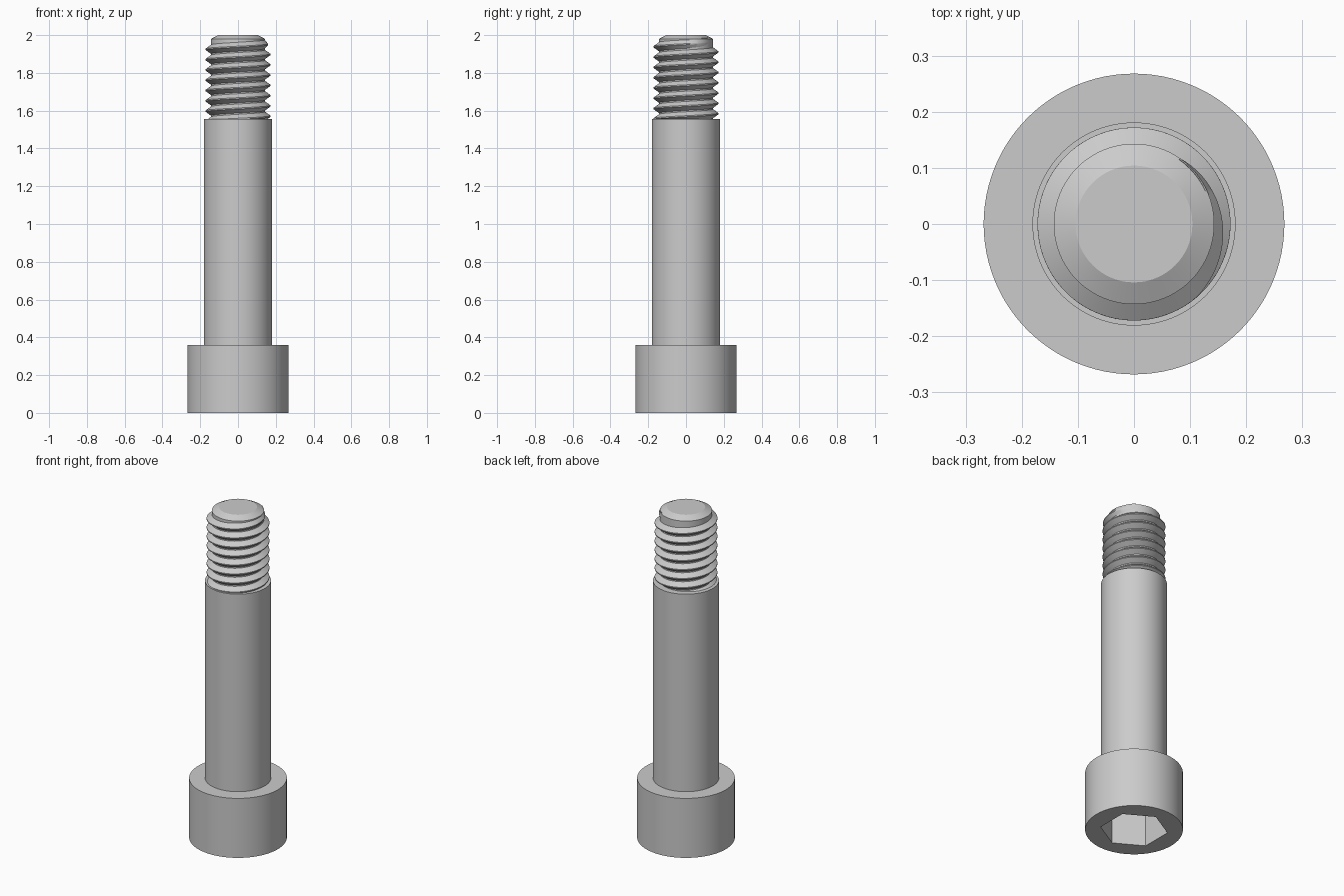
import bpy, bmesh, math

if "Cube" in bpy.data.objects:
    bpy.data.objects.remove(bpy.data.objects["Cube"], do_unlink=True)

SEGS = 96
PITCH = 0.0545
CORE, CREST = 0.143, 0.172

steel = bpy.data.materials.new("steel grey")
steel.use_nodes = True
colour = (0.6, 0.6, 0.6, 1)
steel.diffuse_color = colour
steel.node_tree.nodes["Principled BSDF"].inputs["Base Color"].default_value = colour


def finish(name, bm):
    bmesh.ops.recalc_face_normals(bm, faces=bm.faces)
    mesh = bpy.data.meshes.new(name)
    bm.to_mesh(mesh)
    bm.free()
    mesh.materials.append(steel)
    obj = bpy.data.objects.new(name, mesh)
    bpy.context.collection.objects.link(obj)
    bpy.ops.object.select_all(action='DESELECT')
    obj.select_set(True)
    bpy.context.view_layer.objects.active = obj
    bpy.ops.object.shade_smooth_by_angle(angle=math.radians(25))


def hexagon(a, flat=0.161):
    """Radius of a hexagon with corners on the y axis."""
    sixth = math.pi / 3
    return flat / math.cos((a + sixth / 2) % sixth - sixth / 2)


def lathe(name, profile):
    """Stack rings of (radius or radius function, z) and cap both ends."""
    bm = bmesh.new()
    rings = []
    for radius, z in profile:
        ring = []
        for i in range(SEGS):
            a = 2 * math.pi * i / SEGS
            r = radius(a) if callable(radius) else radius
            ring.append(bm.verts.new((r * math.cos(a), r * math.sin(a), z)))
        rings.append(ring)
    for low, high in zip(rings, rings[1:]):
        for i in range(SEGS):
            j = (i + 1) % SEGS
            bm.faces.new((low[i], low[j], high[j], high[i]))
    bm.faces.new(rings[0])
    bm.faces.new(rings[-1])
    finish(name, bm)


# One turned body: hex socket, head, shoulder, thread core and chamfered tip
lathe("screw_body", [
    (hexagon, 0.24), (hexagon, 0), (0.268, 0), (0.268, 0.36),
    (0.181, 0.36), (0.181, 1.555), (CORE, 1.555), (CORE, 1.98), (0.104, 2.0),
])

# Right-handed V thread that fades into the core near the tip
bm = bmesh.new()
start, fade, end = -16 * math.pi, math.radians(-50), math.radians(55)
steps = 600
previous = None
for i in range(steps + 1):
    t = start + (end - start) * i / steps
    z = 1.952 + PITCH * t / (2 * math.pi)
    k = min(1, (end - t) / (end - fade))
    top = CORE + (CREST - CORE) * k
    section = [(CORE - 0.003, -0.026), (top, -0.003),
               (top, 0.003), (CORE - 0.003, 0.026)]
    row = [bm.verts.new((r * math.cos(t), r * math.sin(t), z + dz))
           for r, dz in section]
    if previous:
        for j in range(4):
            n = (j + 1) % 4
            bm.faces.new((previous[j], previous[n], row[n], row[j]))
    else:
        bm.faces.new(row)
    previous = row
bm.faces.new(previous)
finish("screw_thread", bm)
